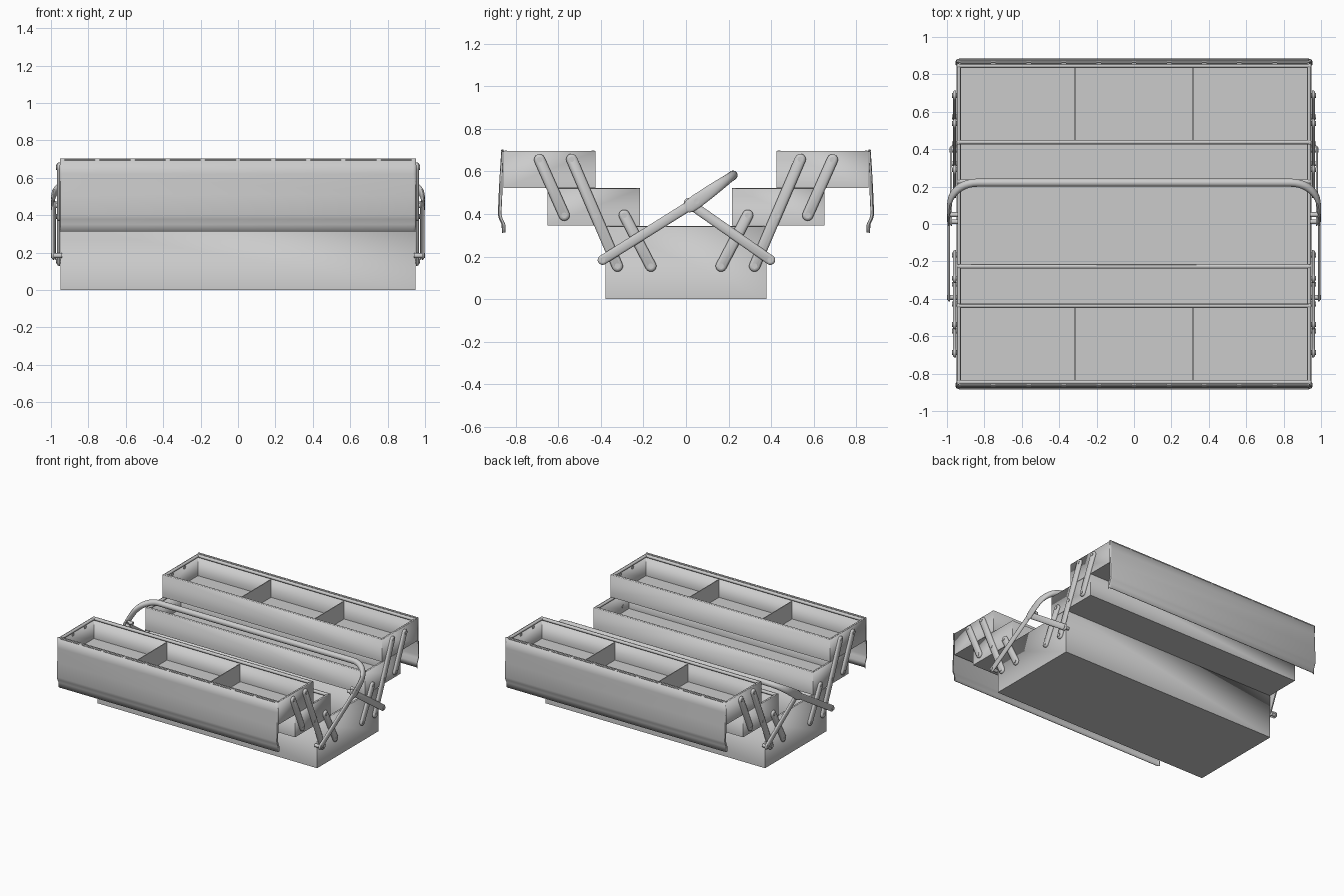
import bpy, bmesh, math
from mathutils import Vector, Matrix

if "Cube" in bpy.data.objects:
    bpy.data.objects.remove(bpy.data.objects["Cube"])


def finish(name, bm, mx=False, my=False, solid=0):
    """Turn a bmesh into an object, optionally thickened and mirrored."""
    bmesh.ops.recalc_face_normals(bm, faces=bm.faces[:]) if not solid else None
    me = bpy.data.meshes.new(name)
    bm.to_mesh(me)
    bm.free()
    ob = bpy.data.objects.new(name, me)
    bpy.context.collection.objects.link(ob)
    if solid:
        m = ob.modifiers.new("Thickness", 'SOLIDIFY')
        m.thickness, m.offset = solid, -1
    if mx or my:
        m = ob.modifiers.new("Mirror", 'MIRROR')
        m.use_axis = (mx, my, False)
        m.use_mirror_merge = False
    return ob


def add_box(bm, lo, hi):
    lo, hi = Vector(lo), Vector(hi)
    mat = Matrix.Translation((lo + hi) / 2) @ Matrix.Diagonal((*(hi - lo), 1))
    return bmesh.ops.create_cube(bm, size=1, matrix=mat)["verts"]


def add_rod(bm, p, q, r, seg=12):
    p, q = Vector(p), Vector(q)
    rot = (q - p).to_track_quat('Z', 'Y').to_matrix().to_4x4()
    bmesh.ops.create_cone(bm, cap_ends=True, segments=seg, radius1=r, radius2=r,
                          depth=(q - p).length, matrix=Matrix.Translation((p + q) / 2) @ rot)


def loft(bm, rings):
    rows = [[bm.verts.new(p) for p in ring] for ring in rings]
    for a, b in zip(rows, rows[1:]):
        for i in range(len(a)):
            j = (i + 1) % len(a)
            bm.faces.new((a[i], a[j], b[j], b[i]))
    return rows


def tray(name, y0, y1, z0, z1, my):
    """Open sheet-metal box with a rolled rim."""
    bm = bmesh.new()
    add_box(bm, (-X, y0, z0), (X, y1, z1))
    top = [f for f in bm.faces if f.calc_center_median().z > z1 - 1e-4]
    bmesh.ops.delete(bm, geom=top, context='FACES_ONLY')
    finish(name, bm, my=my, solid=0.007)
    bm = bmesh.new()
    r = 0.012
    for y in (y0 + r, y1 - r):
        add_rod(bm, (-X + 0.002, y, z1 - r + 0.003), (X - 0.002, y, z1 - r + 0.003), r)
    for x in (-X + r, X - r):
        add_rod(bm, (x, y0 + 0.002, z1 - r + 0.003), (x, y1 - 0.002, z1 - r + 0.003), 0.010)
    finish(name + "_rim", bm, my=my)


def link(name, p, q, x, w=0.026, t=0.016, my=True, mids=()):
    """Round-ended domed bar between two (y, z) pivots, with rivets."""
    p, q = Vector(p), Vector(q)
    d = (q - p).normalized()
    a0 = math.atan2(d.y, d.x)

    def outline(r, xx):
        pts = []
        for c, start in ((q, a0 - math.pi / 2), (p, a0 + math.pi / 2)):
            for i in range(9):
                a = start + math.pi * i / 8
                pts.append((xx, c.x + r * math.cos(a), c.y + r * math.sin(a)))
        return pts
    bm = bmesh.new()
    rows = loft(bm, [outline(w, x), outline(w, x + t * 0.35),
                     outline(w * 0.88, x + t * 0.7), outline(w * 0.6, x + t)])
    bm.faces.new(rows[0])
    bm.faces.new(rows[-1])
    for c in (p, q, *map(Vector, mids)):
        add_rod(bm, (X - 0.006, c.x, c.y), (x + t + 0.003, c.x, c.y), 0.013)
    finish(name, bm, mx=True, my=my)


X = 0.948

# Base box and the two pairs of trays
tray("base_box", -0.378, 0.378, 0.0, 0.342, False)
tray("middle_tray", 0.215, 0.65, 0.345, 0.52, True)
tray("upper_tray", 0.425, 0.858, 0.522, 0.696, True)

# Upper tray dividers
bm = bmesh.new()
add_box(bm, (0.313, 0.43, 0.526), (0.319, 0.854, 0.665))
finish("tray_divider", bm, mx=True, my=True)

# Lids folded open, hanging from the outer edges
profile = [(0.862, 0.702), (0.868, 0.62), (0.874, 0.51), (0.879, 0.40),
           (0.874, 0.38), (0.861, 0.352), (0.860, 0.312)]
bm = bmesh.new()
stations = [(-0.95, -0.012), (-0.946, -0.004), (-0.935, 0),
            (0.935, 0), (0.946, -0.004), (0.95, -0.012)]
rows = [[bm.verts.new((x, y + o * min(1, (0.70 - z) * 8), z)) for y, z in profile]
        for x, o in stations]
for a, b in zip(rows, rows[1:]):
    for i in range(len(profile) - 1):
        bm.faces.new((a[i], a[i + 1], b[i + 1], b[i]))
finish("lid", bm, my=True, solid=0.005)

# Hinge knuckles
bm = bmesh.new()
for i in range(10):
    x = -0.94 + i * 0.188
    add_rod(bm, (x + 0.012, 0.862, 0.697), (x + 0.176, 0.862, 0.697), 0.007, 8)
finish("hinge_knuckles", bm, my=True)

# Cantilever links
link("long_link", (0.322, 0.155), (0.537, 0.657), 0.953, mids=[(0.427, 0.392)])
link("upper_short_link", (0.572, 0.394), (0.688, 0.655), 0.953)
link("lower_short_link", (0.165, 0.155), (0.29, 0.394), 0.953)

# Handle support arms
link("handle_front_arm", (-0.392, 0.184), (0.05, 0.46), 0.984, w=0.023, t=0.012, my=False)
link("handle_rear_arm", (0.396, 0.184), (0.012, 0.452), 0.972, w=0.023, t=0.012, my=False)

# Carrying handle: round grip that flattens toward the pivots
origin = Vector((0, 0.05, 0.46))
d = (Vector((0, 0.221, 0.582)) - origin).normalized()
n = Vector((1, 0, 0)).cross(d)
cs, R = 0.06, 0.15
# columns: x, s along handle, tangent angle, in-plane radius, across radius
sections = [(0.991, -0.068, 0, 0.004, 0.012), (0.991, -0.058, 0, 0.007, 0.024),
            (0.991, -0.04, 0, 0.008, 0.031), (0.991, 0.0, 0, 0.008, 0.033),
            (0.989, 0.05, 0, 0.011, 0.031)]
for i in range(1, 11):
    a = math.pi / 2 * i / 10
    k = min(1, i / 6)
    sections.append((0.837 + R * math.cos(a), cs + R * math.sin(a), a,
                     0.011 + 0.011 * k, 0.031 - 0.009 * k))
sections.append((0.0, cs + R, math.pi / 2, 0.022, 0.022))
rings = []
for x, s, a, ra, rb in sections:
    c = origin + Vector((x, 0, 0)) + d * s
    out = Vector((math.cos(a), 0, 0)) + d * math.sin(a)
    rings.append([c + out * ra * math.cos(t) + n * rb * math.sin(t)
                  for t in (2 * math.pi * j / 16 for j in range(16))])
bm = bmesh.new()
rows = loft(bm, rings)
bm.faces.new(rows[0])
finish("carry_handle", bm, mx=True)

# Smooth rounded surfaces, keep sheet-metal corners sharp
for ob in bpy.context.collection.objects:
    ob.select_set(True)
    bpy.context.view_layer.objects.active = ob
bpy.ops.object.shade_smooth_by_angle(angle=math.radians(40))
